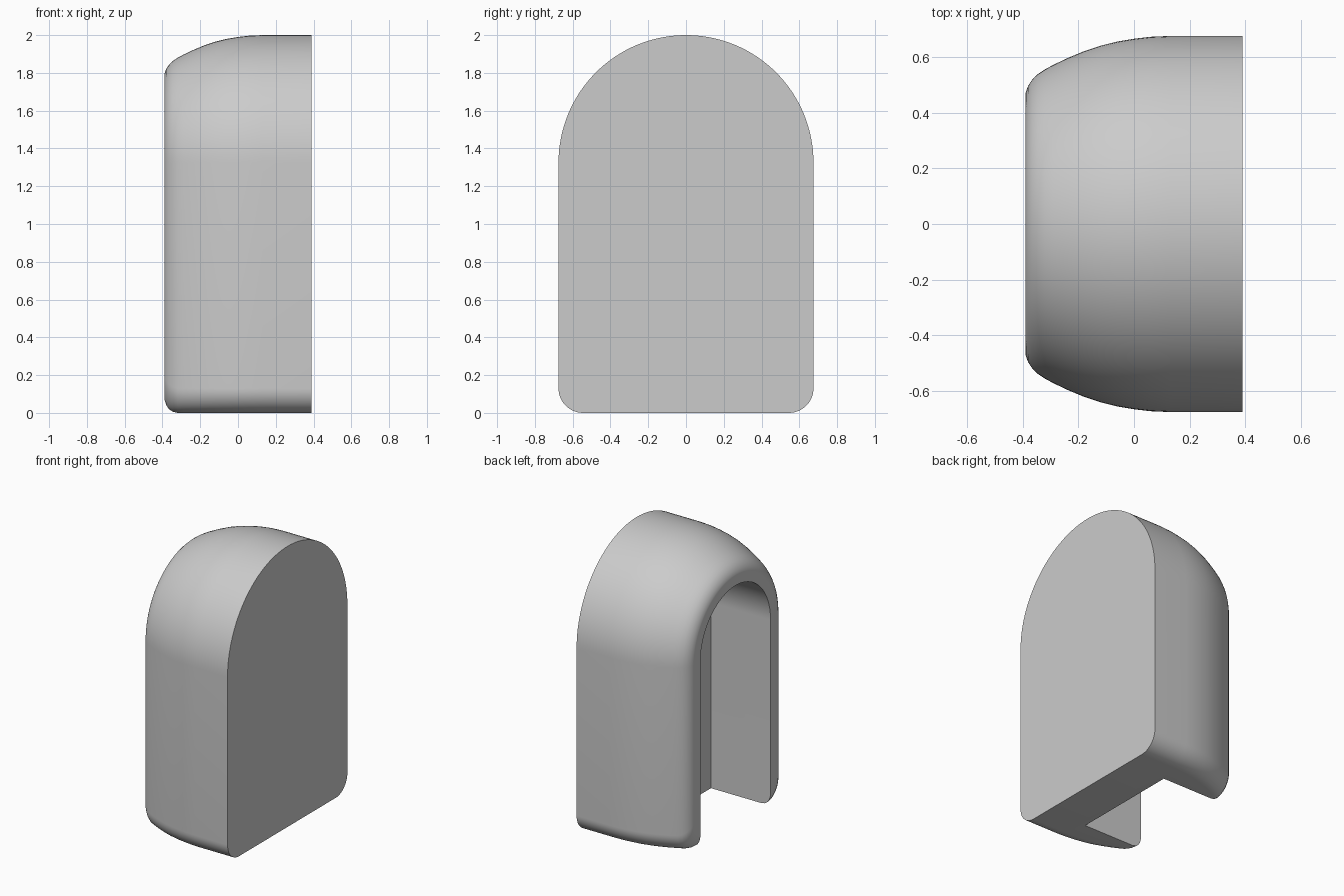
import bpy, bmesh, math

cube = bpy.data.objects.get("Cube")
if cube:
    bpy.data.objects.remove(cube)

grey = bpy.data.materials.new("light grey")
grey.use_nodes = True
COLOR = (0.6, 0.6, 0.6, 1)
grey.diffuse_color = COLOR
grey.node_tree.nodes["Principled BSDF"].inputs["Base Color"].default_value = COLOR

SPRING = 1.325  # height where the arch begins


def arch(radius, base, corner):
    """Arched outline in (y, z) with rounded bottom corners."""
    pts = [(radius * math.cos(math.pi * i / 64), SPRING + radius * math.sin(math.pi * i / 64))
           for i in range(65)]
    for side, start in ((-1, math.pi), (1, 1.5 * math.pi)):
        if corner:
            for i in range(13):
                a = start + math.pi / 2 * i / 12
                pts.append((side * (radius - corner) + corner * math.cos(a),
                            base + corner + corner * math.sin(a)))
        else:
            pts.append((side * radius, base))
    return pts


def loft(name, sections):
    """Skin a list of (x, outline) sections and cap both ends."""
    bm = bmesh.new()
    rings = [[bm.verts.new((x, y, z)) for y, z in outline] for x, outline in sections]
    for a, b in zip(rings, rings[1:]):
        for i in range(len(a)):
            j = (i + 1) % len(a)
            bm.faces.new((a[i], a[j], b[j], b[i]))
    bm.faces.new(rings[0])
    bm.faces.new(rings[-1])
    bmesh.ops.recalc_face_normals(bm, faces=bm.faces)
    mesh = bpy.data.meshes.new(name)
    bm.to_mesh(mesh)
    bm.free()
    mesh.materials.append(grey)
    obj = bpy.data.objects.new(name, mesh)
    bpy.context.collection.objects.link(obj)
    return obj


# Shell: straight at the flat plate, bowing inwards to a rounded rim
profile = [(0.39, 0.675, 0), (0.13, 0.675, 0), (0.06, 0.672, 0), (0, 0.665, 0),
           (-0.06, 0.655, 0), (-0.12, 0.64, 0), (-0.18, 0.62, 0), (-0.24, 0.595, 0),
           (-0.29, 0.571, 0), (-0.32, 0.555, 0), (-0.345, 0.538, 0.006),
           (-0.365, 0.519, 0.019), (-0.38, 0.496, 0.038), (-0.388, 0.475, 0.055),
           (-0.39, 0.462, 0.07)]
shell = loft("arched_shell", [(x, arch(r, b, 0.13)) for x, r, b in profile])

# Arched recess, open at the rim and at the bottom
cutter = loft("recess_cutter", [(x, arch(0.395, -0.2, 0)) for x in (-0.6, 0.08)])
cutter.hide_render = True
cut = shell.modifiers.new("recess", "BOOLEAN")
cut.operation = "DIFFERENCE"
cut.solver = "EXACT"
cut.object = cutter

bpy.ops.object.select_all(action="DESELECT")
shell.select_set(True)
bpy.context.view_layer.objects.active = shell
bpy.ops.object.modifier_apply(modifier=cut.name)
bpy.data.objects.remove(cutter)
bpy.ops.object.shade_smooth_by_angle(angle=math.radians(30))
